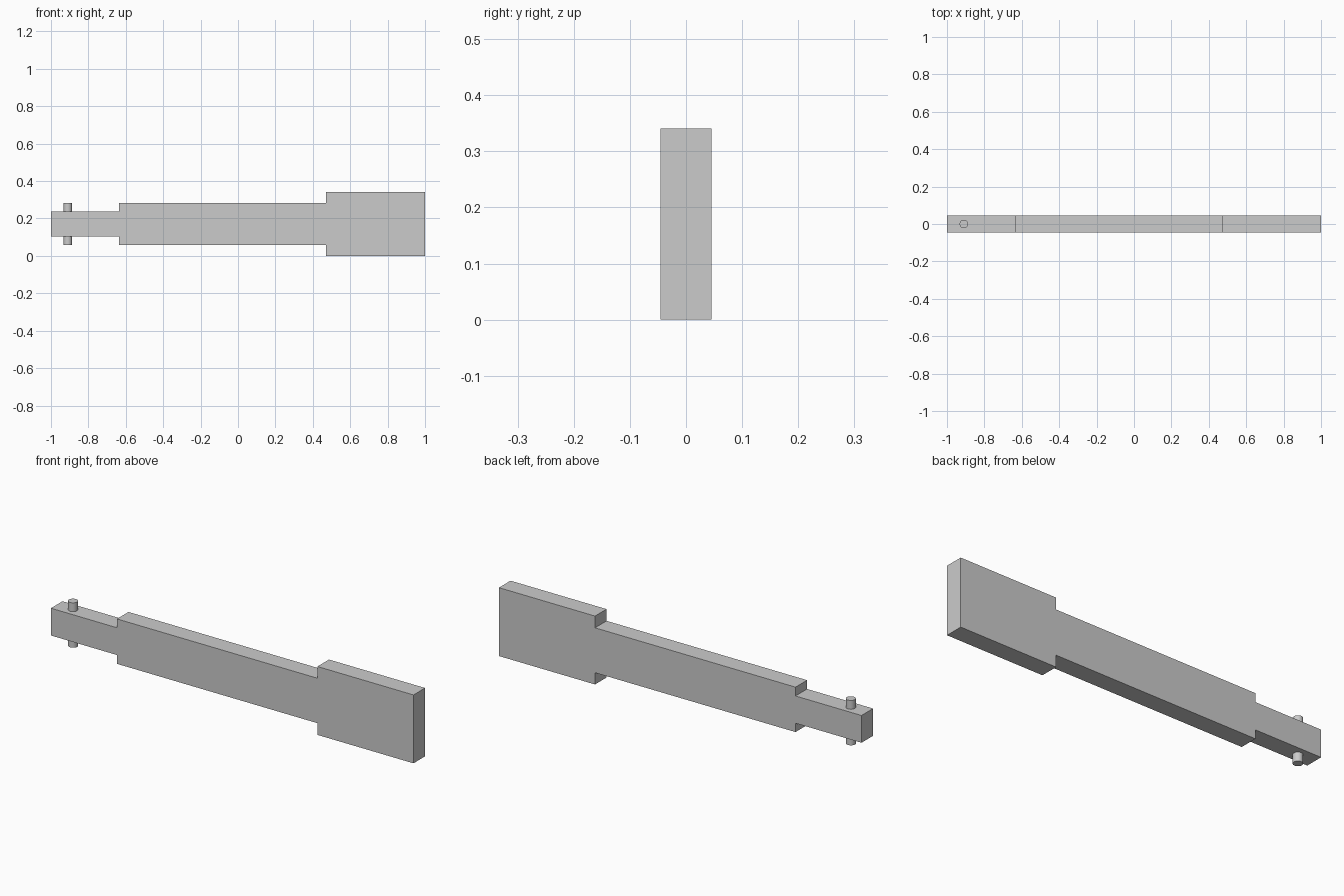
import bpy
import bmesh

cube = bpy.data.objects.get("Cube")
if cube:
    bpy.data.objects.remove(cube, do_unlink=True)

grey = bpy.data.materials.new("plain_grey")
grey.use_nodes = True
colour = (0.6, 0.6, 0.6, 1)
grey.diffuse_color = colour
grey.node_tree.nodes["Principled BSDF"].inputs["Base Color"].default_value = colour

MID_Z = 0.1705
HALF_DEPTH = 0.0455

# Stepped bar: (x start, x end, half height) for the tip, shank and head
steps = [(-1, -0.636, 0.068), (-0.636, 0.47, 0.112), (0.47, 1, MID_Z)]
upper = [(x, h) for start, end, h in steps for x in (start, end)]
outline = upper + [(x, -h) for x, h in reversed(upper)]

bm = bmesh.new()
face = bm.faces.new([bm.verts.new((x, -HALF_DEPTH, MID_Z + z)) for x, z in outline])
extruded = bmesh.ops.extrude_face_region(bm, geom=[face])
moved = [v for v in extruded["geom"] if isinstance(v, bmesh.types.BMVert)]
bmesh.ops.translate(bm, verts=moved, vec=(0, 2 * HALF_DEPTH, 0))
bmesh.ops.recalc_face_normals(bm, faces=bm.faces)
mesh = bpy.data.meshes.new("stepped_bar")
bm.to_mesh(mesh)
bm.free()
bar = bpy.data.objects.new("stepped_bar", mesh)
bpy.context.collection.objects.link(bar)
mesh.materials.append(grey)

# Round pin passing vertically through the tip
bpy.ops.mesh.primitive_cylinder_add(vertices=32, radius=0.0225, depth=0.224,
                                    location=(-0.91, 0, MID_Z))
pin = bpy.context.object
pin.name = "cross_pin"
pin.data.materials.append(grey)
bpy.ops.object.shade_smooth_by_angle()
